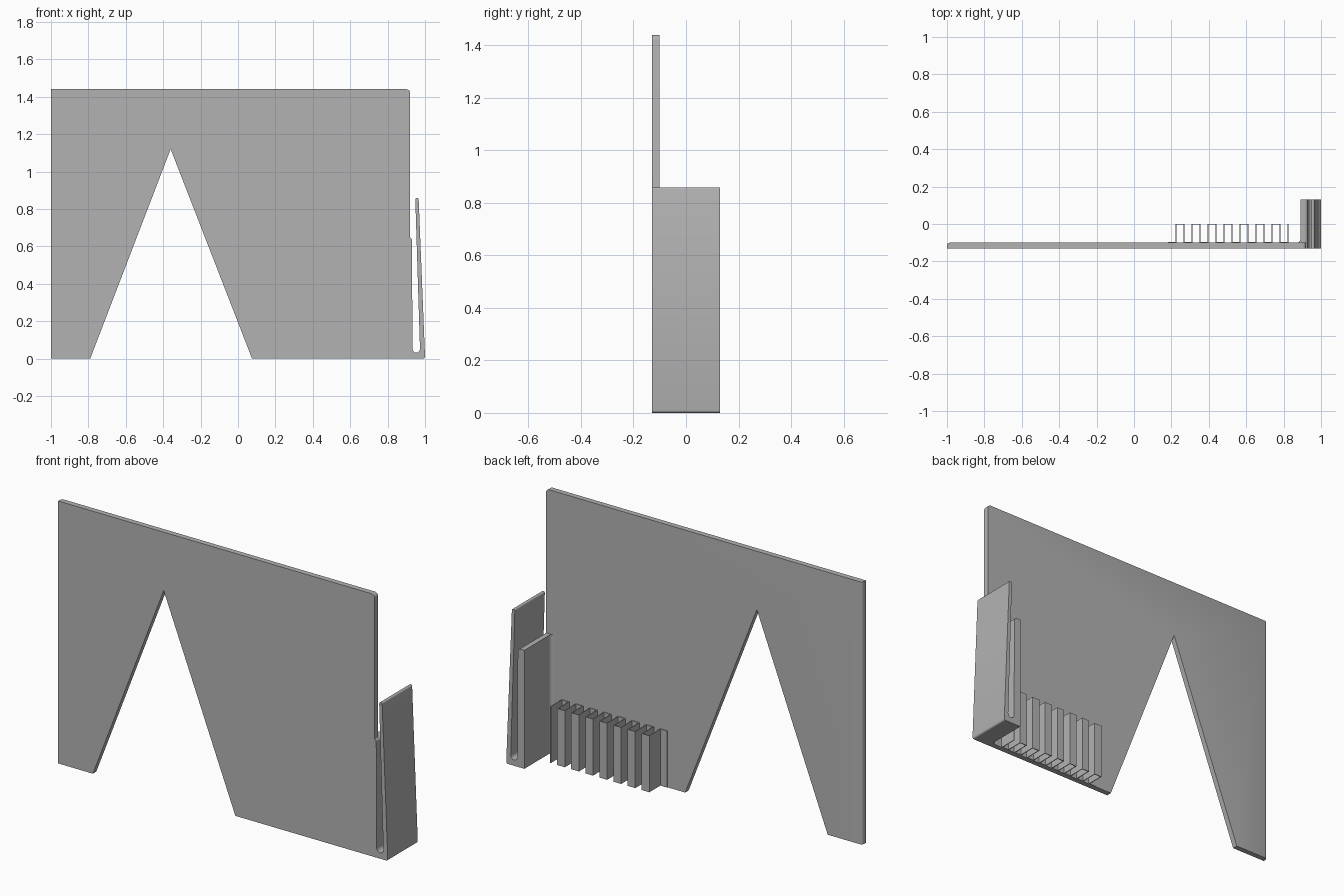
import bpy, bmesh, math

old = bpy.data.objects.get("Cube")
if old:
    bpy.data.objects.remove(old)

gray = bpy.data.materials.new("plain gray")
gray.use_nodes = True
color = (0.45, 0.45, 0.45, 1)
gray.diffuse_color = color
gray.node_tree.nodes["Principled BSDF"].inputs["Base Color"].default_value = color

FRONT, PLATE_BACK, BACK = -0.13, -0.1, 0.13


def arc(cx, cz, r, start, end, steps=6):
    """Points on an arc, angles in degrees."""
    angles = [math.radians(start + (end - start) * i / steps) for i in range(steps + 1)]
    return [(cx + r * math.cos(a), cz + r * math.sin(a)) for a in angles]


def extrude(name, outline, place, offset, bevel_edge=None):
    """Place a closed 2D outline in space and extrude it by offset."""
    bm = bmesh.new()
    face = bm.faces.new([bm.verts.new(place(a, b)) for a, b in outline])
    result = bmesh.ops.extrude_face_region(bm, geom=[face])
    moved = [g for g in result["geom"] if isinstance(g, bmesh.types.BMVert)]
    bmesh.ops.translate(bm, verts=moved, vec=offset)
    bmesh.ops.recalc_face_normals(bm, faces=bm.faces)
    if bevel_edge:
        edges = [e for e in bm.edges if bevel_edge(e)]
        bmesh.ops.bevel(bm, geom=edges, offset=0.015, segments=3,
                        profile=0.5, affect='EDGES')
    mesh = bpy.data.meshes.new(name)
    bm.to_mesh(mesh)
    bm.free()
    mesh.materials.append(gray)
    obj = bpy.data.objects.new(name, mesh)
    bpy.context.collection.objects.link(obj)
    bpy.context.view_layer.objects.active = obj
    obj.select_set(True)
    bpy.ops.object.shade_smooth_by_angle(angle=math.radians(35))
    obj.select_set(False)
    return obj


def upright(y):
    return lambda x, z: (x, y, z)


# Main panel with a triangular cutout and a rounded top corner
panel = [(-1, 0), (-0.79, 0), (-0.36, 1.12), (0.075, 0), (0.92, 0)]
panel += arc(0.9, 1.42, 0.02, 0, 90) + [(-1, 1.44)]
extrude("panel", panel, upright(FRONT), (0, PLATE_BACK - FRONT, 0),
        lambda e: all(v.co.x < -0.99 and v.co.y > PLATE_BACK - 0.001 for v in e.verts))

# Spring clip: short inner leg, round-bottomed slot, long leaning outer leg
clip = [(0.89, 0)] + arc(0.99, 0.01, 0.01, 270, 360, 3)
clip += arc(0.957, 0.85, 0.009, 0, 180)
clip += arc(0.953, 0.052, 0.02, 360, 180, 8)
clip += arc(0.912, 0.632, 0.018, 0, 90) + [(0.89, 0.65)]
extrude("side_clip", clip, upright(FRONT), (0, BACK - FRONT, 0))

# Fillet joining the clip to the panel
r = 0.02
fillet = [(0.89, PLATE_BACK)] + arc(0.89 - r, PLATE_BACK + r, r, 270, 360)
extrude("clip_fillet", fillet, lambda x, y: (x, y, 0), (0, 0, 0.65))

# Folded ribbon: thin square wave standing against the panel
START, STEP, WALL, HEIGHT = 0.225, 0.0427, 0.004, 0.31
LOW, HIGH = PLATE_BACK, 0.0
outer, inner = [(START - STEP, LOW + WALL)], [(START - STEP, LOW)]
for i in range(14):
    x = START + i * STEP
    rising = i % 2 == 0
    ends = (LOW, HIGH) if rising else (HIGH, LOW)
    for y in ends:
        top = y == HIGH
        shift = 0 if rising else WALL
        outer.append((x + shift - WALL / 2, y if top else y + WALL))
        inner.append((x + WALL - shift - WALL / 2, y - WALL if top else y))
last = START + 14 * STEP
outer += [(last - WALL / 2, LOW + WALL), (last - WALL / 2, HIGH)]
inner += [(last + WALL / 2, LOW), (last + WALL / 2, HIGH)]
extrude("folded_ribbon", outer + inner[::-1], lambda x, y: (x, y, 0), (0, 0, HEIGHT))
